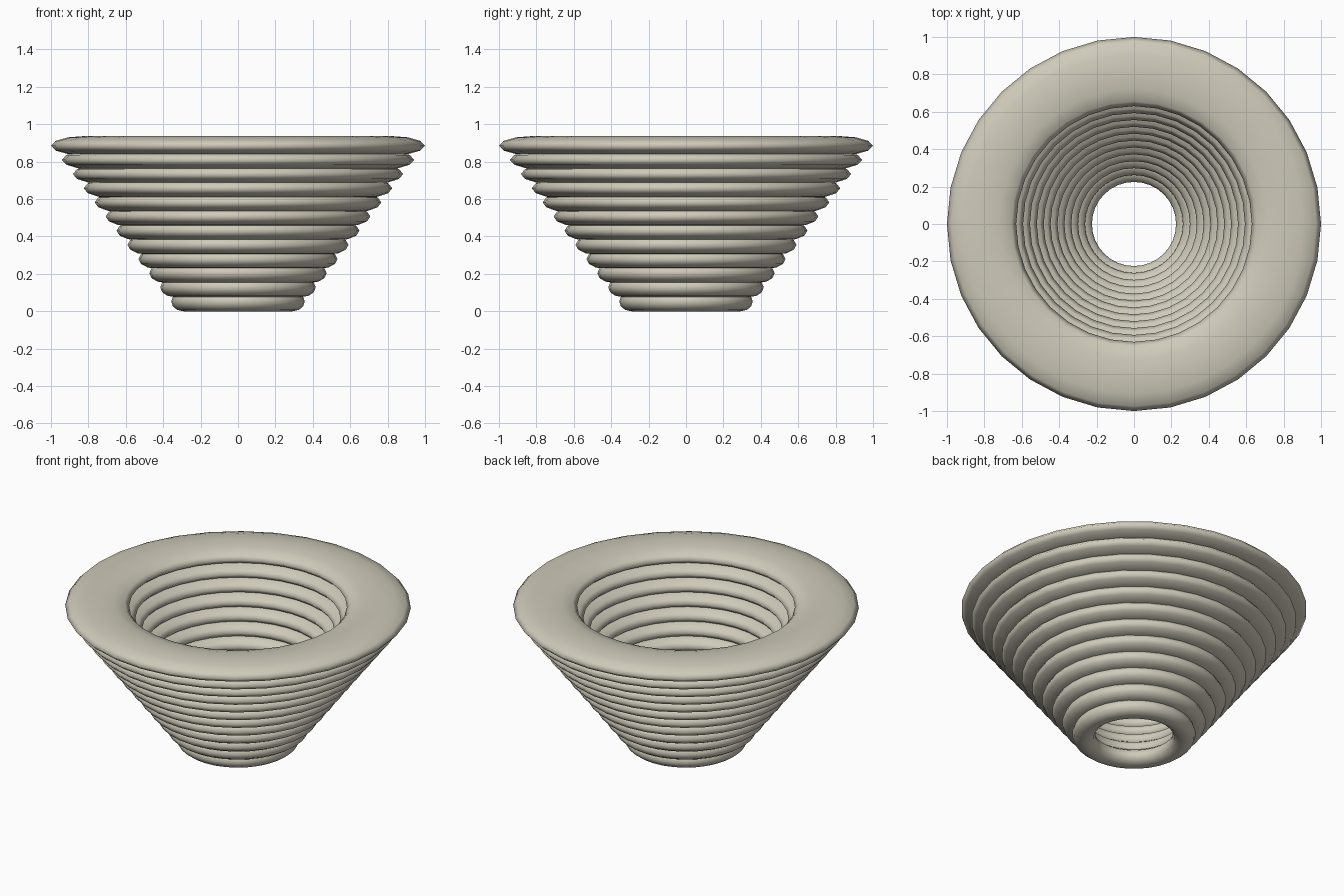
import bpy

cube = bpy.data.objects.get("Cube")
if cube:
    bpy.data.objects.remove(cube, do_unlink=True)

# Warm off-white finish
cream = bpy.data.materials.new("warm_cream")
cream.use_nodes = True
COLOUR = (0.62, 0.59, 0.49, 1.0)
cream.diffuse_color = COLOUR
cream.node_tree.nodes["Principled BSDF"].inputs["Base Color"].default_value = COLOUR

RINGS = 12
HALF_HEIGHT = 0.052
TOTAL_HEIGHT = 0.937
SMALL, LARGE = 0.357, 1.0      # outer radius of lowest and highest ring
MAJOR, MINOR = 0.815, 0.185    # ring proportions for an outer radius of 1


def add_ring(index):
    """Flattened ring, widening with height while its thickness stays equal."""
    t = index / (RINGS - 1)
    radius = SMALL + (LARGE - SMALL) * t
    z = HALF_HEIGHT + (TOTAL_HEIGHT - 2 * HALF_HEIGHT) * t
    bpy.ops.mesh.primitive_torus_add(
        major_segments=32, minor_segments=12,
        major_radius=MAJOR, minor_radius=MINOR, location=(0, 0, z))
    ring = bpy.context.object
    ring.name = f"bowl_ring_{index + 1}"
    ring.scale = (radius, radius, HALF_HEIGHT / MINOR)
    bpy.ops.object.transform_apply(location=False, rotation=False, scale=True)
    bpy.ops.object.shade_smooth()
    ring.data.materials.append(cream)


# Stack of rings forming the open bowl
for i in range(RINGS):
    add_ring(i)
